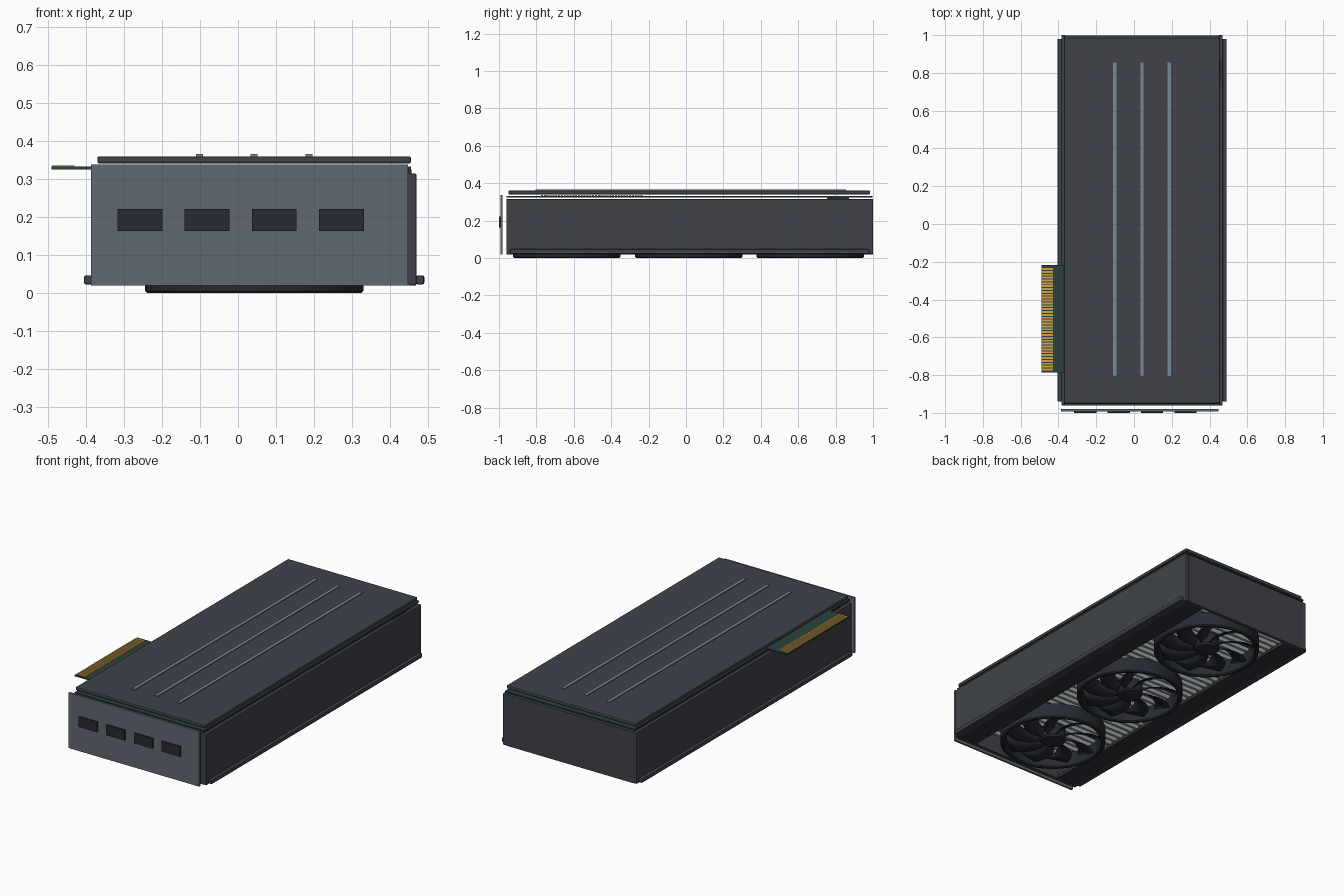
import bpy, bmesh, math
from mathutils import Matrix

if "Cube" in bpy.data.objects:
    bpy.data.objects.remove(bpy.data.objects["Cube"])

CX = 0.0425  # centre line of the cooler body


def mat(name, r, g, b):
    m = bpy.data.materials.new(name)
    m.diffuse_color = (r, g, b, 1)
    m.use_nodes = True
    m.node_tree.nodes["Principled BSDF"].inputs["Base Color"].default_value = m.diffuse_color
    return m


SHELL = mat("shell_grey", 0.05, 0.055, 0.068)
DARK = mat("dark_grey", 0.03, 0.032, 0.038)
FAN = mat("fan_black", 0.02, 0.024, 0.032)
STEEL = mat("bracket_steel", 0.12, 0.14, 0.165)
FIN = mat("fin_metal", 0.33, 0.35, 0.36)
ACCENT = mat("accent", 0.18, 0.26, 0.30)
BOARD = mat("board_green", 0.025, 0.055, 0.045)
GOLD = mat("gold", 0.65, 0.38, 0.08)


def finish(bm, name, m, bevel=0, smooth=False):
    bmesh.ops.recalc_face_normals(bm, faces=bm.faces)
    me = bpy.data.meshes.new(name)
    bm.to_mesh(me)
    bm.free()
    ob = bpy.data.objects.new(name, me)
    bpy.context.collection.objects.link(ob)
    me.materials.append(m)
    if bevel:
        b = ob.modifiers.new("bevel", 'BEVEL')
        b.width, b.segments = bevel, 2
    if smooth:
        bpy.context.view_layer.objects.active = ob
        ob.select_set(True)
        bpy.ops.object.shade_smooth_by_angle(angle=math.radians(35))
        ob.select_set(False)
    return ob


def add_box(bm, x0, x1, y0, y1, z0, z1):
    t = Matrix.Translation(((x0 + x1) / 2, (y0 + y1) / 2, (z0 + z1) / 2))
    bmesh.ops.create_cube(bm, size=1, matrix=t @ Matrix.Diagonal((x1 - x0, y1 - y0, z1 - z0, 1)))


def boxes(name, m, items, bevel=0):
    bm = bmesh.new()
    for it in items:
        add_box(bm, *it)
    return finish(bm, name, m, bevel)


def lathe(name, m, profile, loc, closed, n=48):
    # revolve an (r, z) profile around a vertical axis
    bm = bmesh.new()
    rings = [[bm.verts.new((loc[0] + r * math.cos(math.tau * i / n),
                            loc[1] + r * math.sin(math.tau * i / n), z)) for i in range(n)]
             for r, z in profile]
    pairs = list(zip(rings, rings[1:])) + ([(rings[-1], rings[0])] if closed else [])
    for a, b in pairs:
        for i in range(n):
            j = (i + 1) % n
            bm.faces.new((a[i], a[j], b[j], b[i]))
    if not closed:
        bm.faces.new(rings[0])
        bm.faces.new(rings[-1])
    return finish(bm, name, m, smooth=True)


# Shroud: long walls, bottom lips and outer rails on both sides
for s, side in ((-1, "left"), (1, "right")):
    def span(a, b):
        return sorted((CX + s * a, CX + s * b))
    boxes(f"shroud_wall_{side}", SHELL, [(*span(0.405, 0.427), -0.96, 1.0, 0.02, 0.315)], 0.004)
    boxes(f"shroud_lip_{side}", DARK, [(*span(0.29, 0.406), -0.945, 0.985, 0.022, 0.04)])
    boxes(f"bottom_rail_{side}", SHELL, [(*span(0.426, 0.4475), -0.94, 0.98, 0.023, 0.047)], 0.005)

# Shroud end walls
boxes("shroud_end_back", SHELL, [(CX - 0.406, CX + 0.406, 0.98, 0.999, 0.02, 0.315)])
boxes("shroud_end_front", SHELL, [(CX - 0.406, CX + 0.406, -0.959, -0.94, 0.02, 0.315)])

# Circuit board, backplate and accent strips
boxes("circuit_board", BOARD, [(-0.37, 0.455, -0.96, 0.998, 0.325, 0.333)])
boxes("backplate", SHELL, [(-0.37, 0.455, -0.95, 0.985, 0.341, 0.36)], 0.005)
boxes("accent_strips", ACCENT, [(CX + d - 0.009, CX + d + 0.009, -0.805, 0.855, 0.358, 0.366)
                                for d in (-0.144, 0, 0.144)])

# Edge connector with gold contacts
boxes("edge_connector", BOARD, [(-0.491, -0.36, -0.785, -0.217, 0.326, 0.333)])
boxes("gold_contacts", GOLD, [(-0.489, -0.43, y - 0.005, y + 0.005, 0.332, 0.336)
                              for y in (-0.77 + i * 0.0152 for i in range(36))])

# Power socket on the side
boxes("power_socket", DARK, [(0.36, 0.457, 0.755, 0.872, 0.29, 0.326)])

# Mounting bracket and its port openings
boxes("bracket", STEEL, [(-0.387, 0.447, -0.992, -0.98, 0.02, 0.338)])
boxes("ports", FAN, [(-0.317 + i * 0.1767, -0.199 + i * 0.1767, -1.0, -0.99, 0.163, 0.222)
                     for i in range(4)])

# Heatsink fins and base
boxes("heatsink_fins", FIN, [(CX - 0.37, CX + 0.37, y - 0.008, y + 0.008, 0.10, 0.295)
                             for y in (-0.9 + i * 0.0449 for i in range(42))])
boxes("heatsink_base", DARK, [(CX - 0.38, CX + 0.38, -0.92, 0.96, 0.285, 0.31)])


def fan_blades(name, loc, count=9, steps=6):
    # swept, pitched blades
    bm = bmesh.new()
    for k in range(count):
        rows = []
        for i in range(steps + 1):
            t = i / steps
            r = 0.06 + 0.197 * t
            mid = math.tau * k / count + 0.45 * t * t
            half = 0.26 - 0.03 * t
            row = []
            for e in (-1, 0, 1):
                a = mid + e * half
                row.append(bm.verts.new((loc[0] + r * math.cos(a), loc[1] + r * math.sin(a),
                                         0.038 + e * 0.018 + (0.004 if e == 0 else 0))))
            rows.append(row)
        for a, b in zip(rows, rows[1:]):
            for j in range(2):
                bm.faces.new((a[j], a[j + 1], b[j + 1], b[j]))
    ob = finish(bm, name, FAN, smooth=True)
    s = ob.modifiers.new("thickness", 'SOLIDIFY')
    s.thickness, s.offset = 0.005, 0


# Three fans: ring, hub and blades
for i, y in enumerate((-0.637, 0.014, 0.665), 1):
    c = (CX, y)
    lathe(f"fan_{i}_ring", FAN, [(0.262, 0.006), (0.268, 0.0), (0.281, 0.0), (0.287, 0.006),
                                 (0.287, 0.085), (0.262, 0.085)], c, True, 64)
    lathe(f"fan_{i}_hub", FAN, [(0.045, 0.006), (0.062, 0.010), (0.070, 0.020), (0.070, 0.085)], c, False, 32)
    fan_blades(f"fan_{i}_blades", c)
